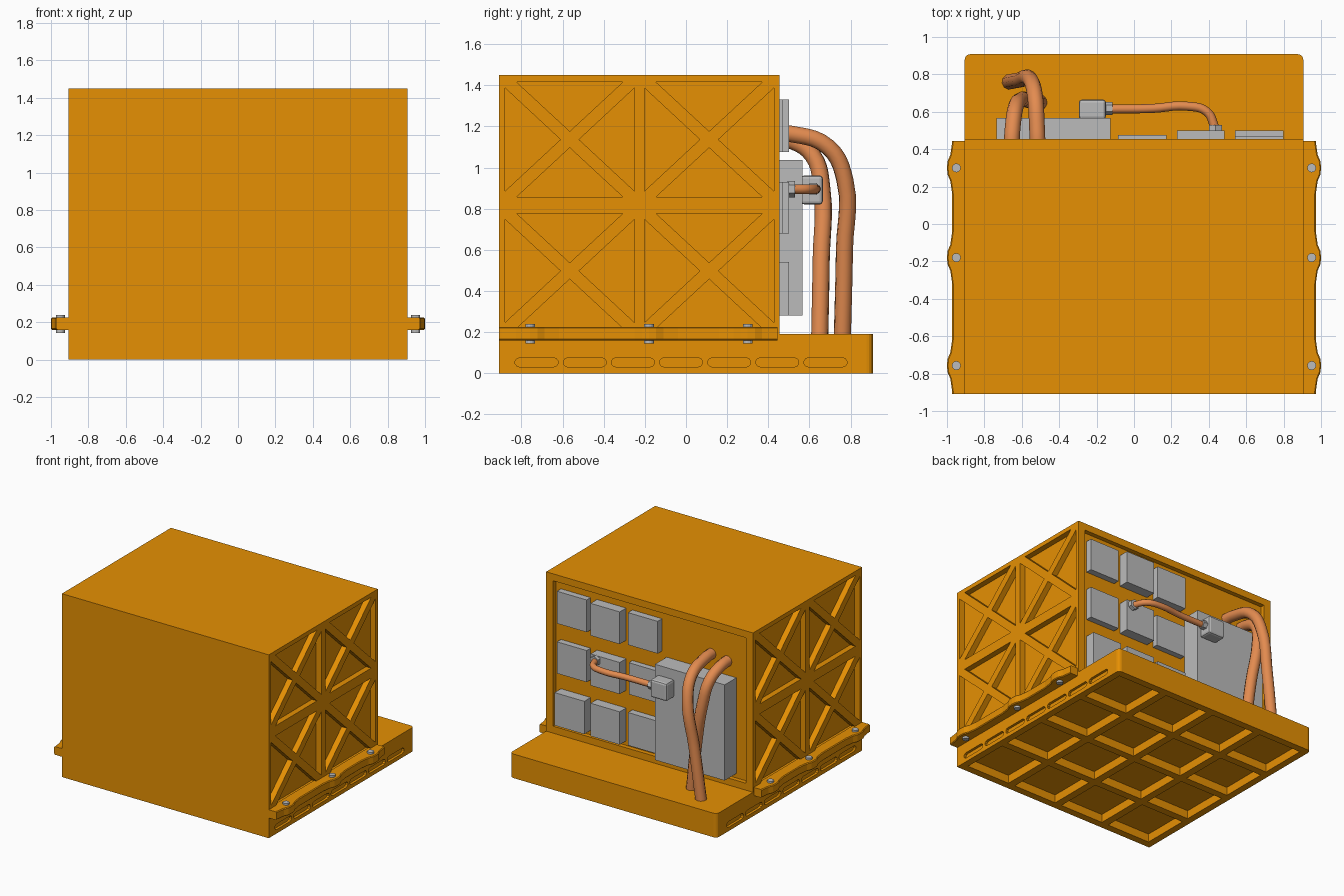
import bpy, bmesh, math
from mathutils import Vector, Matrix

cube = bpy.data.objects.get("Cube")
if cube:
    bpy.data.objects.remove(cube, do_unlink=True)


def material(name, rgb):
    m = bpy.data.materials.new(name)
    m.use_nodes = True
    col = (*rgb, 1)
    m.diffuse_color = col
    m.node_tree.nodes["Principled BSDF"].inputs["Base Color"].default_value = col
    return m


ORANGE = material("amber paint", (0.79, 0.28, 0.001))
GREY = material("grey metal", (0.5, 0.5, 0.5))
COPPER = material("copper hose", (0.77, 0.26, 0.08))


def finish(bm, name, mat):
    bmesh.ops.recalc_face_normals(bm, faces=bm.faces)
    mesh = bpy.data.meshes.new(name)
    bm.to_mesh(mesh)
    bm.free()
    mesh.materials.append(mat)
    ob = bpy.data.objects.new(name, mesh)
    bpy.context.collection.objects.link(ob)
    return ob


def add_box(bm, lo, hi):
    lo, hi = Vector(lo), Vector(hi)
    m = Matrix.Translation((lo + hi) / 2) @ Matrix.Diagonal((*(hi - lo), 1))
    bmesh.ops.create_cube(bm, size=1, matrix=m)


def add_prism(bm, points, offset):
    face = bm.faces.new([bm.verts.new(p) for p in points])
    out = bmesh.ops.extrude_face_region(bm, geom=[face])["geom"]
    bmesh.ops.translate(bm, vec=offset, verts=[v for v in out if isinstance(v, bmesh.types.BMVert)])


def box(name, lo, hi, mat, bevel=0):
    bm = bmesh.new()
    add_box(bm, lo, hi)
    if bevel:
        bmesh.ops.bevel(bm, geom=bm.edges[:], offset=bevel, segments=2, affect='EDGES', profile=0.5)
    return finish(bm, name, mat)


def cylinder(name, center, radius, length, axis, mat, sides=12):
    bm = bmesh.new()
    rot = Vector((0, 0, 1)).rotation_difference(Vector(axis)).to_matrix().to_4x4()
    bmesh.ops.create_cone(bm, cap_ends=True, segments=sides, radius1=radius, radius2=radius,
                          depth=length, matrix=Matrix.Translation(center) @ rot)
    return finish(bm, name, mat)


def select_only(ob):
    bpy.ops.object.select_all(action='DESELECT')
    ob.select_set(True)
    bpy.context.view_layer.objects.active = ob


W, D = 0.905, 0.908                     # half width, half depth
BACK, FLOOR = 0.455, 0.42               # cabinet back, recess floor
DECK, TOP = 0.19, 1.45

# Housing: cabinet and base tray as one stepped profile
bm = bmesh.new()
profile = [(-D, 0), (D, 0), (D, DECK), (BACK, DECK), (BACK, TOP), (-D, TOP)]
add_prism(bm, [(-W, y, z) for y, z in profile], (2 * W, 0, 0))
corners = [e for e in bm.edges if all(v.co.y > D - 0.01 for v in e.verts)
           and abs(e.verts[0].co.z - e.verts[1].co.z) > 0.1]
bmesh.ops.bevel(bm, geom=corners, offset=0.03, segments=4, affect='EDGES', profile=0.5)
housing = finish(bm, "housing", ORANGE)

# Cutter: rear recess, underside pockets, side truss pockets and slots
bm = bmesh.new()
add_box(bm, (-W + 0.06, FLOOR, 0.245), (W - 0.06, 0.6, TOP - 0.055))
for i in range(4):
    for j in range(4):
        x, y = -0.66 + 0.44 * i, -0.66 + 0.44 * j
        add_box(bm, (x - 0.19, y - 0.19, -0.1), (x + 0.19, y + 0.19, 0.065))

HY, HZ = 0.314, 0.28                    # truss bay half sizes
for side in (-1, 1):
    reach = (side * 0.2, 0, 0)
    for cy in (-0.565, 0.1125):
        for cz in (1.136, 0.4975):
            for s in (-1, 1):
                upright = [(s * HY, HZ - 0.03), (s * HY, 0.03 - HZ), (s * 0.045, 0)]
                level = [(HY - 0.055, s * HZ), (0.055 - HY, s * HZ), (0, s * 0.04)]
                for tri in (upright, level):
                    add_prism(bm, [(side * (W - 0.045), cy + y, cz + z) for y, z in tri], reach)
    for i in range(7):
        cy, r, half = -0.726 + 0.234 * i, 0.022, 0.083
        pts = []
        for k in range(12):
            a = -math.pi / 2 + math.pi * (k % 6) / 5 + (math.pi if k > 5 else 0)
            shift = half if k < 6 else -half
            pts.append((side * (W - 0.02), cy + shift + r * math.cos(a), 0.053 + r * math.sin(a)))
        add_prism(bm, pts, reach)
cutter = finish(bm, "housing_cutter", ORANGE)
cutter.hide_render = True
mod = housing.modifiers.new("pockets", 'BOOLEAN')
mod.object, mod.operation, mod.solver = cutter, 'DIFFERENCE', 'EXACT'
select_only(housing)
bpy.ops.object.modifier_apply(modifier=mod.name)
bpy.data.objects.remove(cutter, do_unlink=True)

# Side mounting flanges swelling around each bolt, outer rim softened
BOLTS = (-0.757, -0.18, 0.3)
SWELL = [(-0.14, 0.972), (-0.07, 0.982), (-0.035, 0.997), (0, 1.0),
         (0.035, 0.997), (0.07, 0.982), (0.14, 0.972)]
for side, label in ((1, "left"), (-1, "right")):
    bm = bmesh.new()
    edge = [(W - 0.02, -D), (0.972, -D)]
    edge += [(x, b + dy) for b in BOLTS for dy, x in SWELL]
    edge += [(0.972, 0.445), (W - 0.02, 0.445)]
    add_prism(bm, [(side * x, y, 0.16) for x, y in edge], (0, 0, 0.065))
    rim = [e for e in bm.edges if all(abs(v.co.x) > 0.97 for v in e.verts)
           and abs(e.verts[0].co.z - e.verts[1].co.z) < 0.01]
    bmesh.ops.bevel(bm, geom=rim, offset=0.006, segments=1, affect='EDGES')
    finish(bm, label + "_flange", ORANGE)
    for b in BOLTS:
        cylinder(label + "_bolt", (side * 0.95, b, 0.192), 0.024, 0.096, (0, 0, 1), GREY)

# Rear electronics modules in three rows and columns
ROWS = ((1.075, 1.33), (0.68, 0.93), (0.28, 0.54))
COLUMNS = ((0.54, 0.8), (0.23, 0.485), (-0.085, 0.175))
FRONTS = ((0.47, 0.5, 0.475), (0.47, 0.5, 0.465), (0.5, 0.5, 0.475))
for (z0, z1), fronts in zip(ROWS, FRONTS):
    for (x0, x1), y in zip(COLUMNS, fronts):
        box("module", (x0, FLOOR - 0.01, z0), (x1, y, z1), GREY)
box("large_unit", (-0.735, FLOOR - 0.01, 0.28), (-0.125, 0.567, 1.037), GREY)

# Fittings for the thin hose
box("hose_block", (-0.295, 0.56, 0.82), (-0.15, 0.665, 0.962), GREY, 0.016)
cylinder("block_nut", (-0.134, 0.618, 0.895), 0.034, 0.036, (1, 0, 0), GREY, 6)
cylinder("module_nut", (0.435, 0.512, 0.895), 0.04, 0.036, (0, 1, 0), GREY, 6)


def hose(name, points, radius):
    cu = bpy.data.curves.new(name, 'CURVE')
    cu.dimensions = '3D'
    cu.bevel_depth, cu.bevel_resolution = radius, 3
    cu.resolution_u, cu.use_fill_caps = 5, True
    sp = cu.splines.new('BEZIER')
    sp.bezier_points.add(len(points) - 1)
    for bp, p in zip(sp.bezier_points, points):
        bp.co = p
        bp.handle_left_type = bp.handle_right_type = 'AUTO'
    cu.materials.append(COPPER)
    ob = bpy.data.objects.new(name, cu)
    bpy.context.collection.objects.link(ob)
    select_only(ob)
    bpy.ops.object.convert(target='MESH')
    bpy.ops.object.shade_smooth_by_angle(angle=math.radians(50))


hose("thin_hose", [(-0.13, 0.615, 0.895), (0.1, 0.618, 0.895), (0.28, 0.63, 0.895),
                   (0.39, 0.6, 0.895), (0.435, 0.51, 0.895)], 0.024)
hose("outer_hose", [(-0.515, 0.41, 1.17), (-0.518, 0.5, 1.165), (-0.53, 0.69, 1.1),
                    (-0.555, 0.772, 0.94), (-0.61, 0.77, 0.6), (-0.665, 0.76, 0.18)], 0.042)
hose("inner_hose", [(-0.655, 0.41, 1.15), (-0.65, 0.5, 1.135), (-0.635, 0.615, 1.06),
                    (-0.61, 0.66, 0.9), (-0.55, 0.657, 0.55), (-0.505, 0.65, 0.18)], 0.042)
